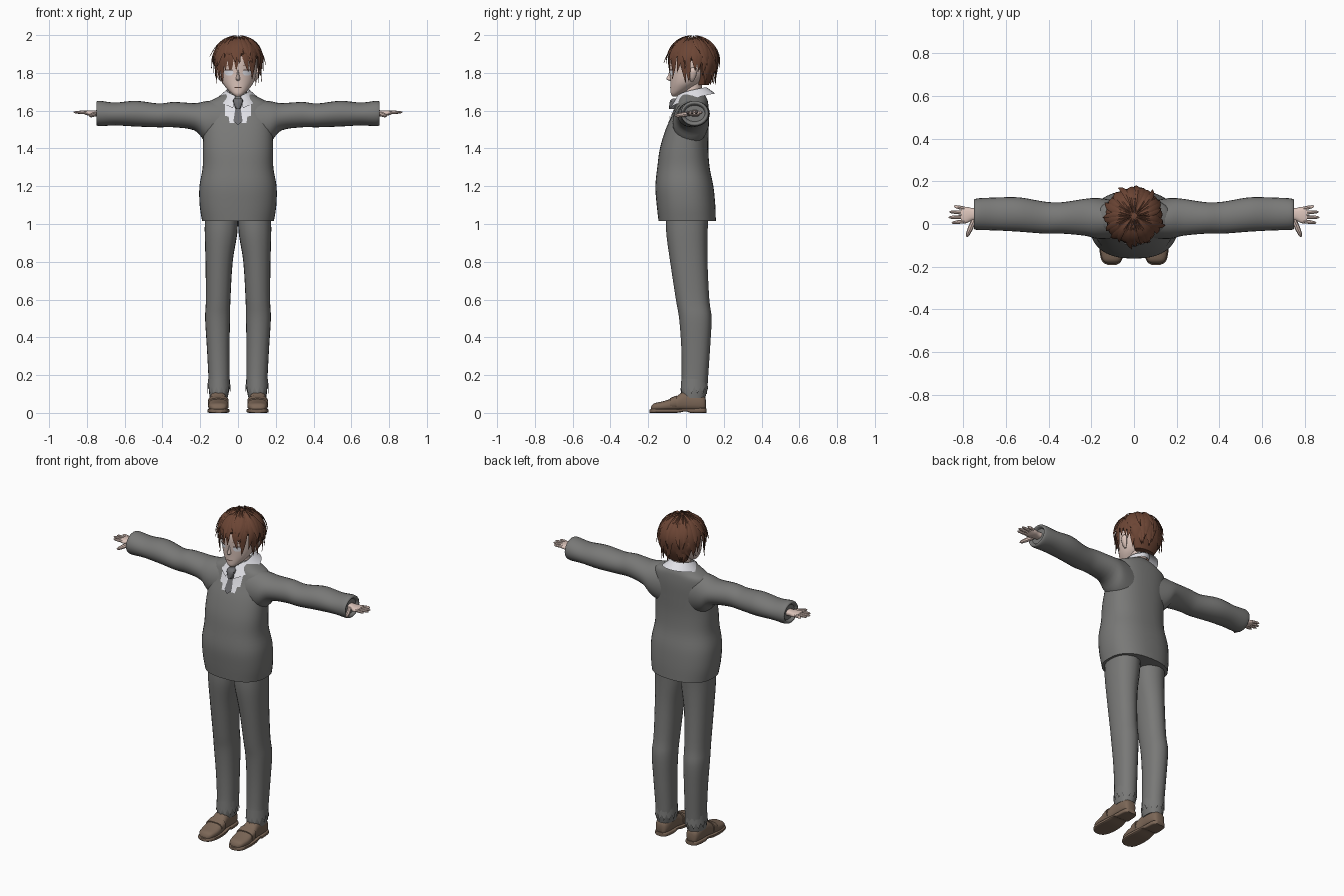
import bpy, bmesh, math, random
from mathutils import Vector

random.seed(4)
if "Cube" in bpy.data.objects:
    bpy.data.objects.remove(bpy.data.objects["Cube"])
parts = []


def material(name, *rgb):
    m = bpy.data.materials.new(name)
    m.use_nodes = True
    m.diffuse_color = (*rgb, 1)
    bsdf = next(n for n in m.node_tree.nodes if n.type == 'BSDF_PRINCIPLED')
    bsdf.inputs["Base Color"].default_value = (*rgb, 1)
    return m


GRAY = material("suit gray", .19, .19, .185)
TIE = material("tie gray", .15, .15, .16)
WHITE = material("shirt white", .8, .8, .85)
SKIN = material("skin", .72, .56, .5)
HAIR = material("hair brown", .15, .06, .035)
SHOE = material("shoe brown", .2, .135, .095)
LASH = material("lash brown", .08, .04, .03)


def add(name, bm, mat, mirror=False):
    bmesh.ops.recalc_face_normals(bm, faces=bm.faces)
    me = bpy.data.meshes.new(name)
    bm.to_mesh(me)
    bm.free()
    me.materials.append(mat)
    ob = bpy.data.objects.new(name, me)
    bpy.context.collection.objects.link(ob)
    if mirror:
        ob.modifiers.new("Mirror", 'MIRROR').use_mirror_merge = False
    parts.append(ob)
    return ob


def bridge(bm, rows, closed=True):
    for r, s in zip(rows, rows[1:]):
        n = len(r)
        for i in range(n if closed else n - 1):
            j = (i + 1) % n
            bm.faces.new((r[i], r[j], s[j], s[i]))


def loft(name, axis, rings, mat, mirror=False, power=2, n=24, sub=4, pinch=0):
    """Rings are (position, a0, a1, b0, b1), smoothly interpolated along the axis."""
    k, rows, bm = len(rings), [], bmesh.new()
    for s in range((k - 1) * sub + 1):
        i, f = min(s // sub, k - 2), s / sub - min(s // sub, k - 2)
        q = [rings[max(0, min(k - 1, i + d))] for d in (-1, 0, 1, 2)]
        t, a0, a1, b0, b1 = [
            p1 + .5 * f * (p2 - p0 + f * (2 * p0 - 5 * p1 + 4 * p2 - p3 + f * (3 * (p1 - p2) + p3 - p0)))
            for p0, p1, p2, p3 in zip(*q)]
        row = []
        for j in range(n):
            c, d = math.cos(math.tau * j / n), math.sin(math.tau * j / n)
            c, d = [math.copysign(abs(v) ** (2 / power), v) if abs(v) > 1e-6 else 0 for v in (c, d)]
            d *= 1 + pinch * (abs(c) < .01)
            a, b = (a0 + a1 + (a1 - a0) * c) / 2, (b0 + b1 + (b1 - b0) * d) / 2
            row.append(bm.verts.new({'x': (t, a, b), 'y': (a, t, b), 'z': (a, b, t)}[axis]))
        rows.append(row)
    bridge(bm, rows)
    bm.faces.new(rows[0])
    bm.faces.new(rows[-1])
    return add(name, bm, mat, mirror)


def centred(rows):
    return [(z, -w, w, y0, y1) for z, w, y0, y1 in rows]


def plate(name, rows, target, mat, mirror=False, offset=.004):
    """Thin panel of rows (z, x0, x1) pressed on to the front of a target."""
    bm = bmesh.new()
    bridge(bm, [[bm.verts.new((x, -.3, z)) for x in (x0, x1)] for z, x0, x1 in rows], False)
    bmesh.ops.subdivide_edges(bm, edges=bm.edges, cuts=4, use_grid_fill=True)
    ob = add(name, bm, mat)
    w = ob.modifiers.new("Press", 'SHRINKWRAP')
    w.target, w.wrap_method, w.offset = target, 'PROJECT', offset
    w.use_project_y, w.use_positive_direction, w.wrap_mode = True, True, 'OUTSIDE_SURFACE'
    if mirror:
        ob.modifiers.new("Mirror", 'MIRROR').use_mirror_merge = False


# Jacket
jacket = loft("jacket_body", 'z', centred([
    (1.015, .19, -.145, .158), (1.1, .203, -.155, .155), (1.2, .204, -.162, .145),
    (1.3, .187, -.152, .125), (1.4, .186, -.138, .118), (1.5, .183, -.108, .12),
    (1.58, .178, -.072, .122), (1.635, .17, -.05, .118), (1.665, .12, -.04, .11),
    (1.695, .06, -.025, .09)]), GRAY, power=2.4, n=40)
loft("sleeves", 'x', [
    (.08, -.07, .11, 1.4, 1.66), (.17, -.07, .122, 1.435, 1.65), (.23, -.055, .118, 1.495, 1.64),
    (.34, -.045, .102, 1.512, 1.646), (.42, -.045, .105, 1.512, 1.638), (.54, -.036, .125, 1.516, 1.652),
    (.65, -.03, .124, 1.522, 1.643), (.735, -.028, .12, 1.518, 1.652), (.75, -.02, .11, 1.53, 1.64),
    (.735, -.008, .1, 1.542, 1.628)], GRAY, True)

# Trousers with pressed creases and a ragged hem
leg = [(1.05, 0, .175, -.1, .115), (.95, .004, .176, -.1, .11), (.8, .028, .172, -.08, .11),
       (.6, .04, .17, -.05, .12), (.5, .042, .174, -.033, .132), (.35, .045, .165, -.022, .125),
       (.2, .045, .157, -.02, .115), (.13, .046, .155, -.025, .11), (.08, .055, .15, -.02, .1)]
loft("trouser_legs", 'z', leg, GRAY, True, 2.3, pinch=.04)
bm = bmesh.new()
rows = [[], []]
for i in range(28):
    a = math.tau * i / 28
    low = .1 if i % 2 else .14
    for row, z, r in ((rows[0], .18, .057), (rows[1], low, .061)):
        row.append(bm.verts.new((.101 + r * math.cos(a), .044 + 1.2 * r * math.sin(a), z)))
bridge(bm, rows)
add("ragged_hems", bm, GRAY, True)

# Shoes
loft("shoe_uppers", 'y', [
    (-.186, .085, .122, .01, .03), (-.17, .062, .146, .01, .05), (-.12, .05, .158, .01, .062),
    (-.06, .053, .155, .01, .082), (-.01, .06, .15, .01, .112), (.06, .06, .148, .01, .105),
    (.095, .07, .14, .01, .09), (.105, .085, .125, .02, .07)], SHOE, True, 2.6)
loft("shoe_soles", 'y', [
    (-.192, .085, .122, 0, .018), (-.175, .06, .15, 0, .022), (-.12, .045, .162, 0, .022),
    (-.05, .048, .159, 0, .022), (0, .056, .152, .008, .024), (.025, .056, .152, 0, .024),
    (.09, .062, .146, 0, .026), (.108, .08, .13, 0, .024)], SHOE, True, 5)
loft("shoe_straps", 'y', [(-.085, .049, .159, .02, .078), (-.05, .049, .159, .02, .092)], SHOE, True, 2.8)

# Hands
loft("palms", 'x', [(.71, .02, .075, 1.565, 1.605), (.755, .018, .074, 1.57, 1.602),
                    (.785, .004, .08, 1.572, 1.602), (.812, .004, .08, 1.58, 1.6)], SKIN, True, 2.5, 16)


def finger(name, start, end, r):
    bm = bmesh.new()
    start, end = Vector(start), Vector(end)
    u = (end - start).normalized()
    side = u.cross(Vector((0, 0, 1))).normalized()
    up = side.cross(u)
    rows = []
    for t, s in ((0, 1), (.5, 1.05), (.85, .8), (1, .3)):
        rows.append([bm.verts.new(start.lerp(end, t) + r * s * (
            side * math.cos(math.tau * i / 8) + up * math.sin(math.tau * i / 8))) for i in range(8)])
    bridge(bm, rows)
    bm.faces.new(rows[-1])
    add(name, bm, SKIN, True)


for i, (label, reach) in enumerate((("index", .855), ("middle", .87), ("ring", .866), ("little", .845))):
    finger(label + "_fingers", (.795, .013 + .02 * i, 1.59), (reach, .005 + .026 * i, 1.592), .0085)
finger("thumbs", (.75, .02, 1.585), (.785, -.06, 1.572), .012)

# Head
loft("neck", 'z', centred([(1.62, .055, -.02, .085), (1.68, .048, -.015, .08), (1.78, .05, 0, .09)]), SKIN)
head = loft("head", 'z', centred([
    (1.676, .012, -.072, -.045), (1.69, .032, -.08, -.02), (1.715, .058, -.082, .03),
    (1.75, .083, -.083, .08), (1.8, .098, -.086, .12), (1.87, .102, -.09, .14),
    (1.93, .085, -.07, .12), (1.97, .04, -.02, .08)]), SKIN, n=32)
loft("nose", 'z', centred([(1.758, .004, -.085, -.07), (1.767, .011, -.104, -.07),
                           (1.79, .007, -.094, -.07), (1.815, .004, -.088, -.07)]), SKIN, n=12)
loft("ears", 'z', [(1.755, .086, .092, .025, .04), (1.775, .088, .108, .02, .05),
                   (1.81, .09, .119, .018, .06), (1.828, .094, .11, .03, .052)], SKIN, True, n=12)
plate("eyes", [(1.787, .034, .06), (1.8, .024, .072), (1.813, .028, .07)], head, WHITE, True)
plate("lashes", [(1.812, .024, .075), (1.818, .03, .07)], head, LASH, True, .006)
plate("eyebrows", [(1.838, .024, .07), (1.842, .026, .068)], head, HAIR, True)
plate("mouth", [(1.721, -.018, .018), (1.725, -.02, .02)], head, LASH)

# Shirt collar, shirt front and tie
bm = bmesh.new()
rows = [[], [], []]
for i in range(25):
    a = math.radians(14 + 332 * i / 24)
    s, c, h = math.sin(a), math.cos(a), math.sin(a / 2)
    rows[0].append(bm.verts.new((.055 * s, .03 - .07 * c, 1.65 + .05 * h)))
    rows[1].append(bm.verts.new((.06 * s, .03 - .078 * c, 1.672 + .052 * h)))
    rows[2].append(bm.verts.new((.108 * s, .028 - .115 * c + .012 * h, 1.603 + .088 * h)))
bridge(bm, rows, False)
add("shirt_collar", bm, WHITE)
plate("shirt_front", [(1.535, .02, .045), (1.57, .014, .05), (1.571, .01, .068), (1.65, 0, .07)],
      jacket, WHITE, True)
plate("tie", [(1.525, -.003, .003), (1.545, -.024, .024), (1.61, -.014, .014), (1.632, -.011, .011)],
      jacket, TIE, offset=.01)
loft("tie_knot", 'z', centred([(1.61, .013, -.09, -.05), (1.65, .026, -.085, -.04),
                               (1.665, .02, -.07, -.03)]), TIE, power=3, n=12)

# Hair: a cap covered with tapering locks
loft("hair_cap", 'z', centred([
    (1.735, .065, .06, .12), (1.8, .1, .06, .15), (1.85, .116, .03, .16), (1.89, .121, -.088, .162),
    (1.94, .104, -.07, .145), (1.975, .06, -.02, .1), (1.988, .01, .03, .045)]), HAIR, n=32)
bm = bmesh.new()


def lock(azimuth, length, layer, width):
    rows, sweep, flick = [], random.uniform(-.25, .25), random.uniform(0, .16)
    for i in range(11):
        t = i / 10
        arc = .15 + t * (length - .15)
        drop = max(0, arc - math.pi / 2)
        r = math.sin(min(arc, math.pi / 2)) * layer - .17 * drop + flick * t ** 5
        z = 1.865 + (.125 * layer * math.cos(arc) if not drop else -.125 * drop)
        half = width * min(1, .25 + 2 * t) * (1 - t ** 3) + .003
        row = []
        for da, dr in ((-half, -.03), (0, .035), (half, -.03), (0, -.07)):
            a = azimuth + sweep * t * t + da
            q = r + dr * (1 - t * .8)
            row.append(bm.verts.new((.13 * q * math.sin(a), .037 - .132 * q * math.cos(a), z)))
        rows.append(row)
    bridge(bm, rows)
    bm.faces.new(rows[-1])


for layer, count, width, trim in ((1, 24, .19, 0), (1.04, 17, .17, .3), (1.07, 11, .13, .7)):
    for i in range(count):
        a = math.tau * (i + random.uniform(-.2, .2)) / count
        turn = abs((a + math.pi) % math.tau - math.pi)
        reach = 2.08 if turn < .75 else 2.45 if turn < 1.4 else 2.1 if turn < 1.9 else 2.55
        lock(a, reach - trim + random.uniform(-.12, .12), layer, width)
add("hair_locks", bm, HAIR)

# Smooth shading with sharp creases
for ob in bpy.context.selected_objects:
    ob.select_set(False)
for ob in parts:
    ob.select_set(True)
bpy.context.view_layer.objects.active = parts[0]
bpy.ops.object.shade_smooth_by_angle(angle=math.radians(40))
